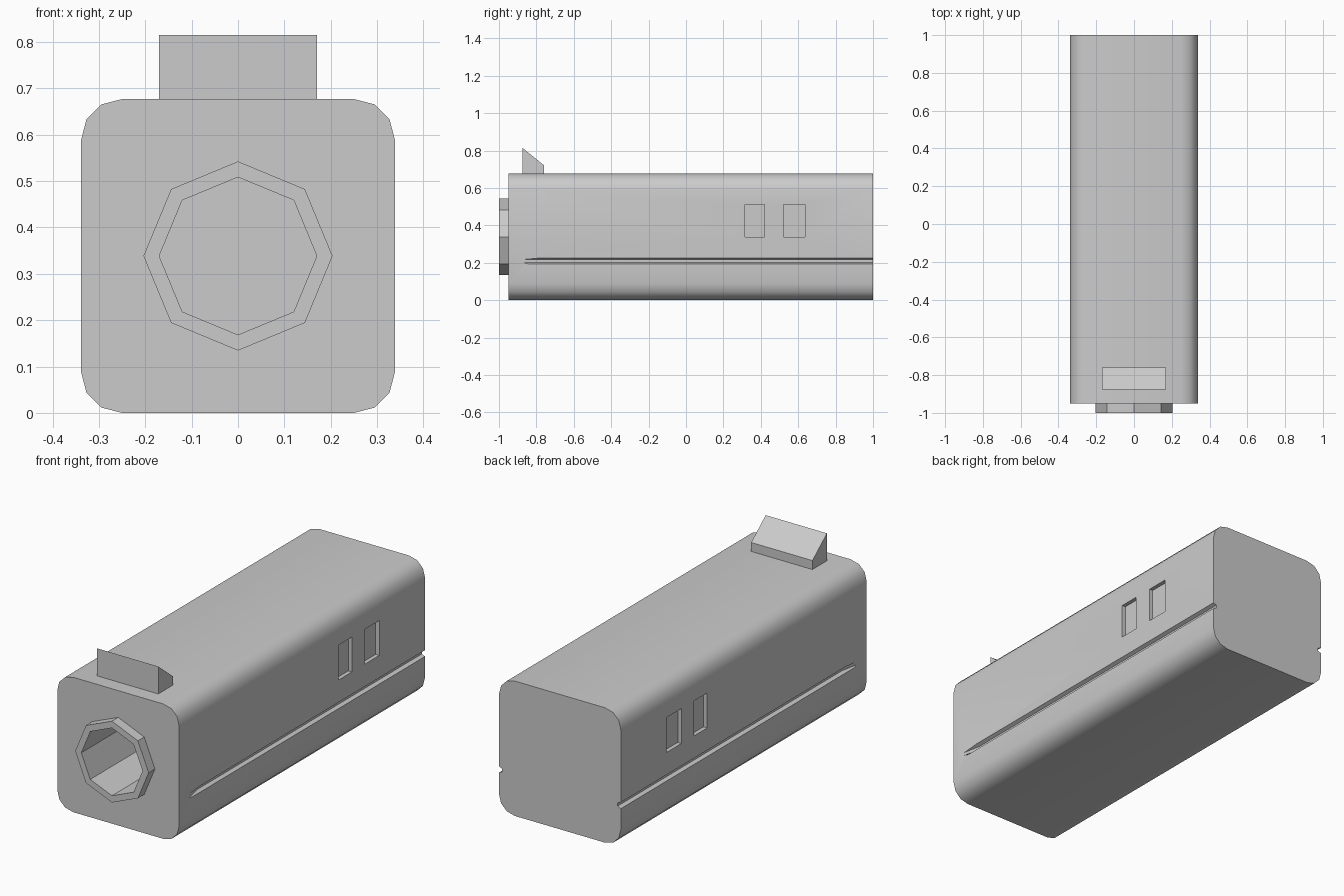
import bpy, bmesh, math
from mathutils import Vector

if "Cube" in bpy.data.objects:
    bpy.data.objects.remove(bpy.data.objects["Cube"])


def loft(name, rings):
    """Skin a list of equal-length closed rings and cap both ends."""
    bm = bmesh.new()
    rows = [[bm.verts.new(p) for p in ring] for ring in rings]
    for a, b in zip(rows, rows[1:]):
        for i in range(len(a)):
            j = (i + 1) % len(a)
            bm.faces.new((a[i], a[j], b[j], b[i]))
    bm.faces.new(rows[0])
    bm.faces.new(rows[-1])
    bmesh.ops.recalc_face_normals(bm, faces=bm.faces)
    mesh = bpy.data.meshes.new(name)
    bm.to_mesh(mesh)
    bm.free()
    obj = bpy.data.objects.new(name, mesh)
    bpy.context.collection.objects.link(obj)
    return obj


def ring_y(profile, y):
    return [Vector((x, y, z)) for x, z in profile]


def octagon(r, y):
    return [Vector((r * math.sin(i * math.pi / 4), y, MID + r * math.cos(i * math.pi / 4)))
            for i in range(8)]


def activate(obj):
    bpy.ops.object.select_all(action='DESELECT')
    obj.select_set(True)
    bpy.context.view_layer.objects.active = obj


def cut(target, cutter):
    cutter.hide_render = True
    mod = target.modifiers.new("cut", 'BOOLEAN')
    mod.operation = 'DIFFERENCE'
    mod.solver = 'EXACT'
    mod.object = cutter
    activate(target)
    bpy.ops.object.modifier_apply(modifier=mod.name)
    bpy.data.objects.remove(cutter, do_unlink=True)


HALF = 0.3385
MID = 0.3385
FRONT, BACK = -0.95, 1.0
BORE_END = -0.4

# Rounded-square body
corner = [(HALF, 0.25), (0.327, 0.295), (0.295, 0.327), (0.25, HALF)]
quarter_turns = [(1, 0), (0, 1), (-1, 0), (0, -1)]
profile = [(x * c - z * s, MID + x * s + z * c)
           for c, s in quarter_turns for x, z in corner]
body = loft("body", [ring_y(profile, FRONT), ring_y(profile, BACK)])

# Side grooves fading out toward the front, and two shallow windows per side
for side in (-1, 1):
    def groove_ring(y, depth):
        x0, x1 = side * (HALF + 0.01), side * (HALF - depth)
        return ring_y([(x0, 0.19), (x1, 0.202), (x1, 0.218), (x0, 0.23)], y)

    cut(body, loft("groove_cutter", [groove_ring(-0.88, -0.002),
                                     groove_ring(-0.78, 0.018),
                                     groove_ring(BACK + 0.05, 0.018)]))
    for y0, y1 in ((0.315, 0.42), (0.52, 0.637)):
        x0, x1 = side * (HALF - 0.02), side * (HALF + 0.05)
        rect = [(x0, 0.338), (x1, 0.338), (x1, 0.513), (x0, 0.513)]
        cut(body, loft("window_cutter", [ring_y(rect, y0), ring_y(rect, y1)]))

# Octagonal bore
cut(body, loft("bore_cutter", [octagon(0.17, FRONT - 0.1), octagon(0.17, BORE_END)]))
activate(body)
bpy.ops.object.shade_smooth_by_angle(angle=math.radians(35))

# Octagonal muzzle collar
collar = loft("muzzle_collar", [octagon(0.204, -1.0), octagon(0.204, FRONT)])
cut(collar, loft("collar_cutter", [octagon(0.17, -1.1), octagon(0.17, FRONT + 0.1)]))

# Wedge-shaped front sight
wedge = [(-0.875, 0.675), (-0.76, 0.675), (-0.76, 0.722), (-0.875, 0.815)]
loft("front_sight", [[Vector((x, y, z)) for y, z in wedge] for x in (-0.17, 0.17)])
